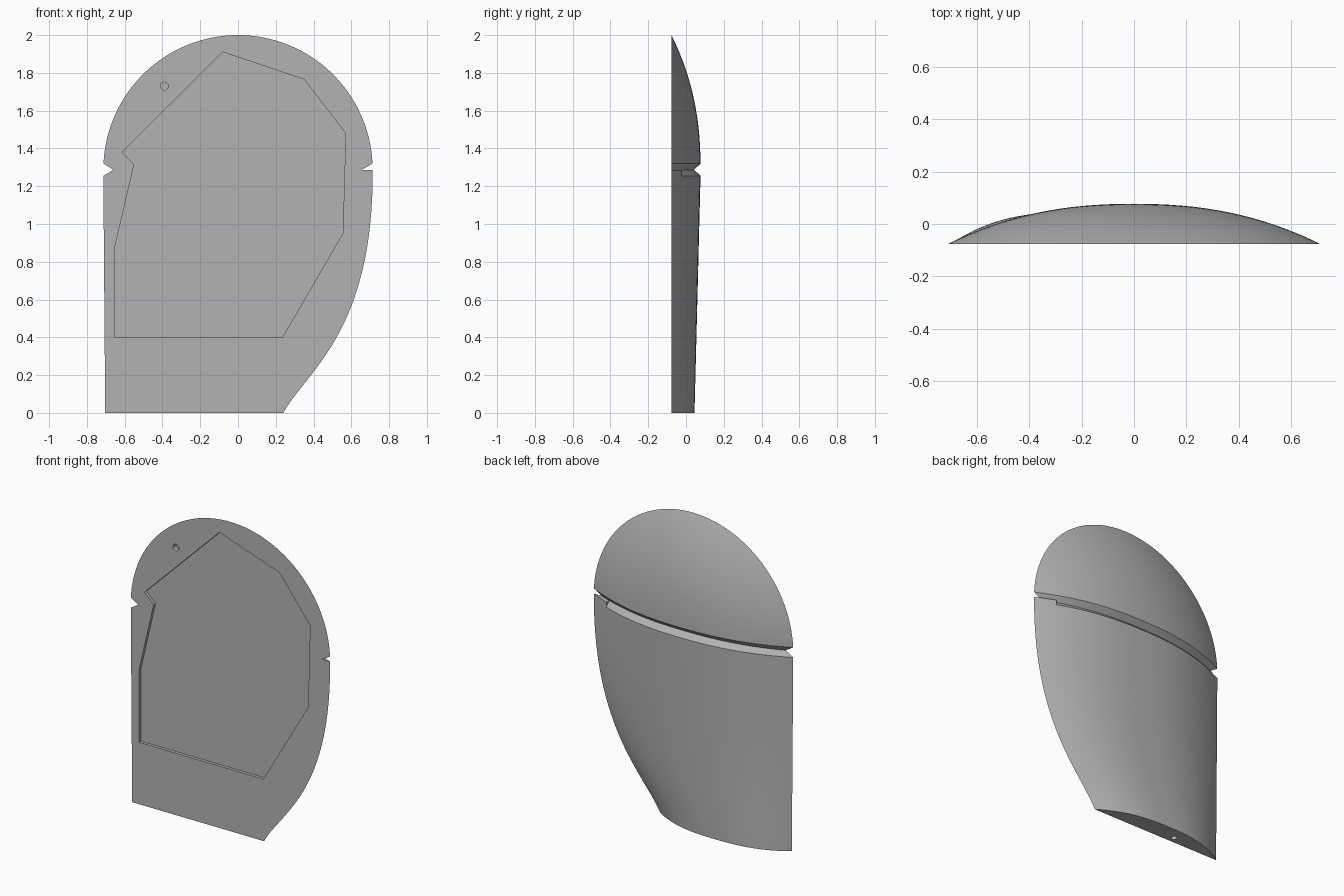
import bpy, bmesh, math
from mathutils import Vector

if "Cube" in bpy.data.objects:
    bpy.data.objects.remove(bpy.data.objects["Cube"])

FRONT = -0.077      # flat front plane
R, CZ = 0.713, 1.287  # dome radius and centre height
H = 0.154           # bulge height
N = 48              # columns across the back

grey = bpy.data.materials.new("plain grey")
grey.diffuse_color = (0.45, 0.45, 0.45, 1)
grey.use_nodes = True
grey.node_tree.nodes["Principled BSDF"].inputs["Base Color"].default_value = grey.diffuse_color


def new_object(name, bm):
    bmesh.ops.recalc_face_normals(bm, faces=bm.faces)
    mesh = bpy.data.meshes.new(name)
    bm.to_mesh(mesh)
    bm.free()
    mesh.materials.append(grey)
    obj = bpy.data.objects.new(name, mesh)
    bpy.context.collection.objects.link(obj)
    return obj


def prism(name, points, offset):
    """Extrude a flat polygon along an offset."""
    bm = bmesh.new()
    face = bm.faces.new([bm.verts.new(p) for p in points])
    ext = bmesh.ops.extrude_face_region(bm, geom=[face])
    moved = [v for v in ext["geom"] if isinstance(v, bmesh.types.BMVert)]
    bmesh.ops.translate(bm, verts=moved, vec=offset)
    return new_object(name, bm)


def row(x0, x1, z, height, power):
    """Arched cross-section from x0 to x1 at height z."""
    mid, half = (x0 + x1) / 2, (x1 - x0) / 2
    pts = []
    for i in range(N + 1):
        t = -math.cos(math.pi * i / N)
        pts.append((mid + half * t, FRONT + height * (1 - abs(t) ** power), z))
    return pts


def dome_row(z):
    """Slice of the domed cap, a surface of revolution about the y axis."""
    dz = z - CZ
    w = math.sqrt(max(R * R - dz * dz, 0))
    pts = []
    for i in range(N + 1):
        x = -w * math.cos(math.pi * i / N)
        r = min(math.hypot(x, dz) / R, 1)
        pts.append((x, FRONT + H * (1 - r ** 2.3), z))
    return pts


def bezier(a, b, c, d, t):
    s = 1 - t
    return s**3 * a + 3 * s * s * t * b + 3 * s * t * t * c + t**3 * d


# Lower body rows: straight left edge, S-curved right edge
rows = []
for i in range(25):
    t = i / 24
    z = bezier(0, 0.22, 0.42, 1.255, t)
    k = z / 1.255
    rows.append(row(-0.703 - 0.01 * k, bezier(0.24, 0.36, 0.71, R, t), z,
                    0.122 + 0.032 * k, 2.6 - 0.3 * k))
# Groove bottom, then the dome
rows.append(row(-0.66, 0.655, CZ, 0.12, 2.3))
a0 = math.asin((1.32 - CZ) / R)
for i in range(33):
    rows.append(dome_row(CZ + R * math.sin(a0 + (math.pi / 2 - a0) * i / 32)))

# Shell body: back grid, flat front and flat bottom
bm = bmesh.new()
grid = [[bm.verts.new(p) for p in r] for r in rows[:-1]]
tip = bm.verts.new((0, FRONT, 2.0))
for lo, hi in zip(grid, grid[1:]):
    for i in range(N):
        bm.faces.new((lo[i], lo[i + 1], hi[i + 1], hi[i]))
for i in range(N):
    bm.faces.new((grid[-1][i], grid[-1][i + 1], tip))
bm.faces.new(grid[0])
bm.faces.new([r[0] for r in grid] + [tip] + [r[-1] for r in reversed(grid)])
body = new_object("shell_body", bm)


def cut(cutter):
    mod = body.modifiers.new("cut", "BOOLEAN")
    mod.operation, mod.solver, mod.object = "DIFFERENCE", "EXACT", cutter
    bpy.context.view_layer.objects.active = body
    bpy.ops.object.modifier_apply(modifier=mod.name)
    bpy.data.objects.remove(cutter)


def circle(r):
    return [(r * math.cos(a * math.pi / 12), r * math.sin(a * math.pi / 12)) for a in range(24)]


# Shallow pocket in the front
outline = [(-0.08, 1.91), (0.35, 1.765), (0.57, 1.48), (0.555, 0.95), (0.235, 0.4),
           (-0.655, 0.4), (-0.655, 0.865), (-0.55, 1.315), (-0.615, 1.38)]
cut(prism("pocket_cutter", [(x, FRONT - 0.05, z) for x, z in outline], Vector((0, 0.07, 0))))
# Small holes in the front and in the bottom
cut(prism("front_hole_cutter", [(-0.39 + x, FRONT - 0.05, 1.73 + z) for x, z in circle(0.021)],
          Vector((0, 0.08, 0))))
cut(prism("bottom_hole_cutter", [(-0.34 + x, -0.035 + y, -0.05) for x, y in circle(0.018)],
          Vector((0, 0, 0.15))))

# Stop that fills the lower half of the groove at its right end
edge = []
for i in range(9):
    t = 0.82 + 0.18 * i / 8
    edge.append((R * t, FRONT + H * (1 - t ** 2.3), 1.255))
stop = prism("groove_stop", edge + [(R * 0.82, FRONT, 1.255)], Vector((0, 0, CZ - 1.255)))

# Smooth curves, sharp edges
for obj in (body, stop):
    bpy.ops.object.select_all(action="DESELECT")
    obj.select_set(True)
    bpy.context.view_layer.objects.active = obj
    bpy.ops.object.shade_smooth_by_angle(angle=math.radians(25))
